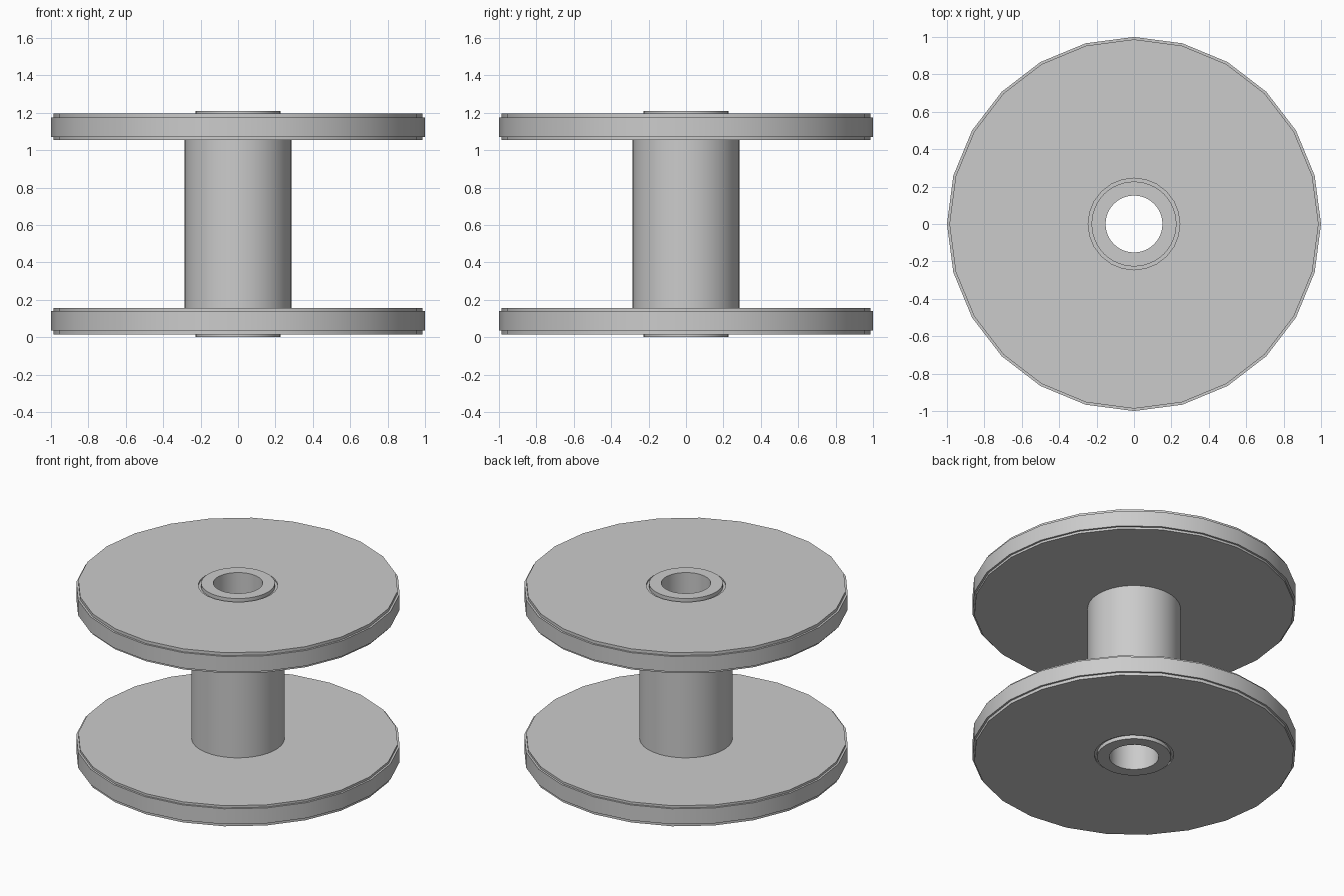
import bpy
import math

# Remove the default cube
cube = bpy.data.objects.get("Cube")
if cube:
    bpy.data.objects.remove(cube, do_unlink=True)

HEIGHT = 1.21

grey = bpy.data.materials.new("plain grey")
grey.use_nodes = True
colour = (0.6, 0.6, 0.6, 1)
grey.diffuse_color = colour
grey.node_tree.nodes["Principled BSDF"].inputs["Base Color"].default_value = colour


def lathe(name, profile, sides):
    """Spin a closed (radius, height) profile around z into a ring."""
    verts, faces = [], []
    n = len(profile)
    for s in range(sides):
        a = math.tau * s / sides
        verts += [(r * math.cos(a), r * math.sin(a), z) for r, z in profile]
    for s in range(sides):
        t = (s + 1) % sides
        for i in range(n):
            j = (i + 1) % n
            faces.append((s * n + i, t * n + i, t * n + j, s * n + j))
    mesh = bpy.data.meshes.new(name)
    mesh.from_pydata(verts, [], faces)
    mesh.materials.append(grey)
    obj = bpy.data.objects.new(name, mesh)
    bpy.context.collection.objects.link(obj)
    bpy.ops.object.select_all(action='DESELECT')
    obj.select_set(True)
    bpy.context.view_layer.objects.active = obj
    bpy.ops.object.shade_smooth_by_angle(angle=math.radians(30))
    return obj


def tube(name, inner, outer, low, high, sides=48):
    return lathe(name, [(inner, low), (outer, low), (outer, high), (inner, high)], sides)


# Lower half profiles; the upper half is mirrored about mid height
flange = [(0.245, 0.015), (0.987, 0.015), (0.987, 0.035), (1, 0.035),
          (1, 0.14), (0.987, 0.14), (0.987, 0.155), (0.245, 0.155)]


def flip(profile):
    return [(r, HEIGHT - z) for r, z in reversed(profile)]


# Flanges with a raised rim band
lathe("lower_flange", flange, 24)
lathe("upper_flange", flip(flange), 24)

# Shallow groove floors between the flanges and the collar
tube("lower_groove_floor", 0.22, 0.25, 0.025, 0.155)
tube("upper_groove_floor", 0.22, 0.25, HEIGHT - 0.155, HEIGHT - 0.025)

# Hollow core whose ends form the collars, and the drum around it
tube("core_tube", 0.152, 0.227, 0, HEIGHT)
tube("drum", 0.22, 0.286, 0.15, HEIGHT - 0.15)
